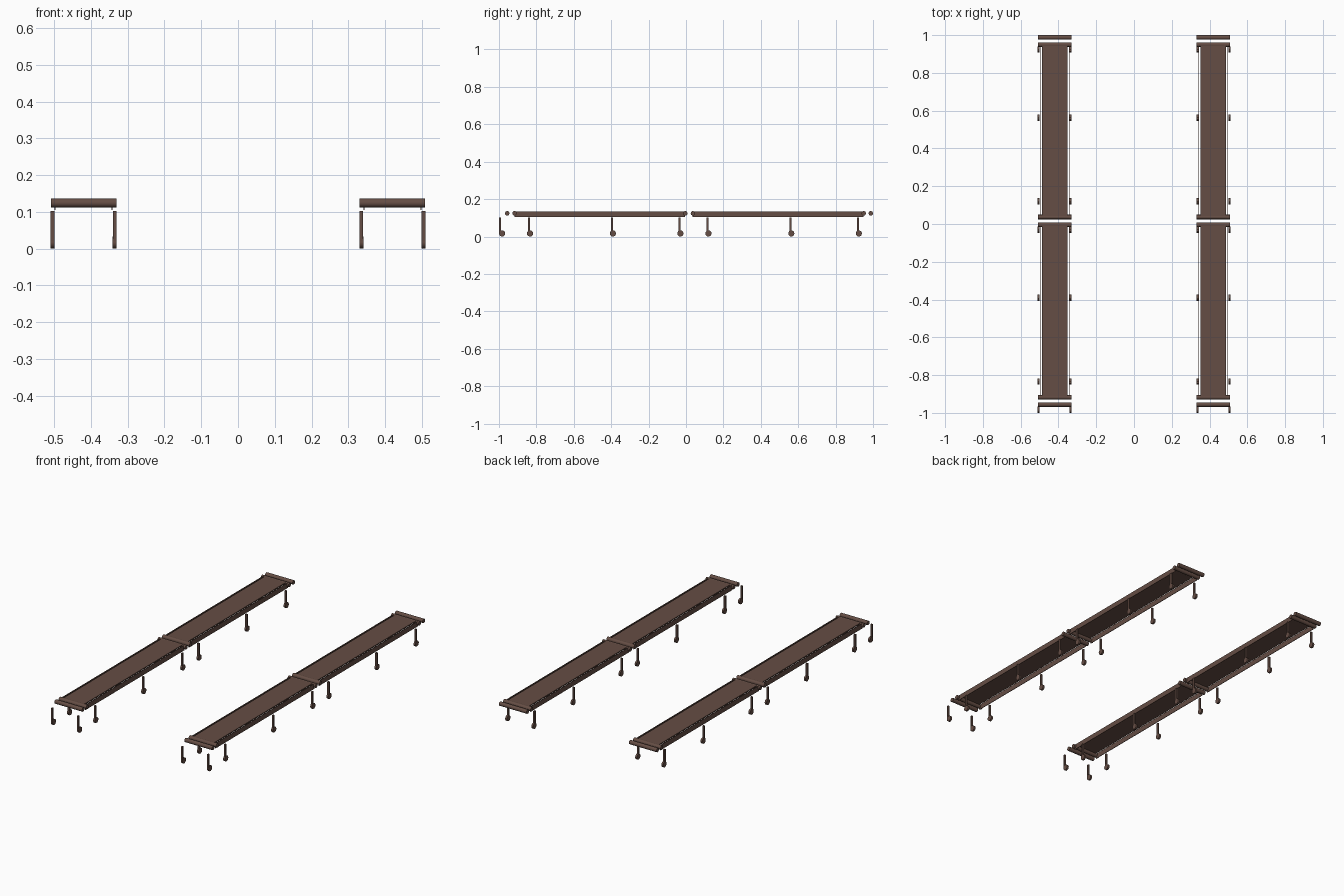
import bpy, math

if "Cube" in bpy.data.objects:
    bpy.data.objects.remove(bpy.data.objects["Cube"])

brown = bpy.data.materials.new("brown")
brown.diffuse_color = (0.13, 0.075, 0.058, 1)
brown.use_nodes = True
brown.node_tree.nodes["Principled BSDF"].inputs["Base Color"].default_value = brown.diffuse_color


def finish(ob, name, smooth=False):
    ob.name = name
    ob.data.materials.append(brown)
    if smooth:
        bpy.ops.object.shade_smooth_by_angle(angle=math.radians(40))
    return ob


def box(name, x0, x1, y0, y1, z0, z1):
    bpy.ops.mesh.primitive_cube_add(size=1, location=((x0 + x1) / 2, (y0 + y1) / 2, (z0 + z1) / 2))
    ob = bpy.context.object
    ob.scale = (x1 - x0, y1 - y0, z1 - z0)
    bpy.ops.object.transform_apply(location=False, rotation=False, scale=True)
    return finish(ob, name)


def rod(name, x, y, z, r, length):
    bpy.ops.mesh.primitive_cylinder_add(vertices=16, radius=r, depth=length,
                                        location=(x, y, z), rotation=(0, math.pi / 2, 0))
    return finish(bpy.context.object, name, True)


def hook(x, y, strap_y):
    # hanging strap with a round foot, one on each long side
    for s in (-1, 1):
        hx = x + s * 0.0845
        box("hook_strap", hx - 0.005, hx + 0.005, strap_y - 0.005, strap_y + 0.005, 0.015, 0.102)
        rod("hook_foot", hx, y, 0.0165, 0.0165, 0.011)


for cx in (-0.42, 0.42):
    # loose end rollers
    rod("front_roller", cx, -0.956, 0.124, 0.012, 0.178)
    rod("back_roller", cx, 0.988, 0.124, 0.012, 0.178)
    hook(cx, -0.983, -0.994)
    for dy in (0, 0.954):
        # belt, side walls and the rollers closing each section
        box("belt", cx - 0.067, cx + 0.067, -0.918 + dy, -0.006 + dy, 0.129, 0.135)
        for s in (-1, 1):
            wx = cx + s * 0.077
            box("side_wall", wx - 0.0015, wx + 0.0015, -0.918 + dy, -0.006 + dy, 0.105, 0.135)
        for y in (-0.917, -0.004):
            rod("section_roller", cx, y + dy, 0.124, 0.012, 0.178)
        for y in (-0.834, -0.391, -0.03):
            hook(cx, y + dy, y + dy - 0.005)
